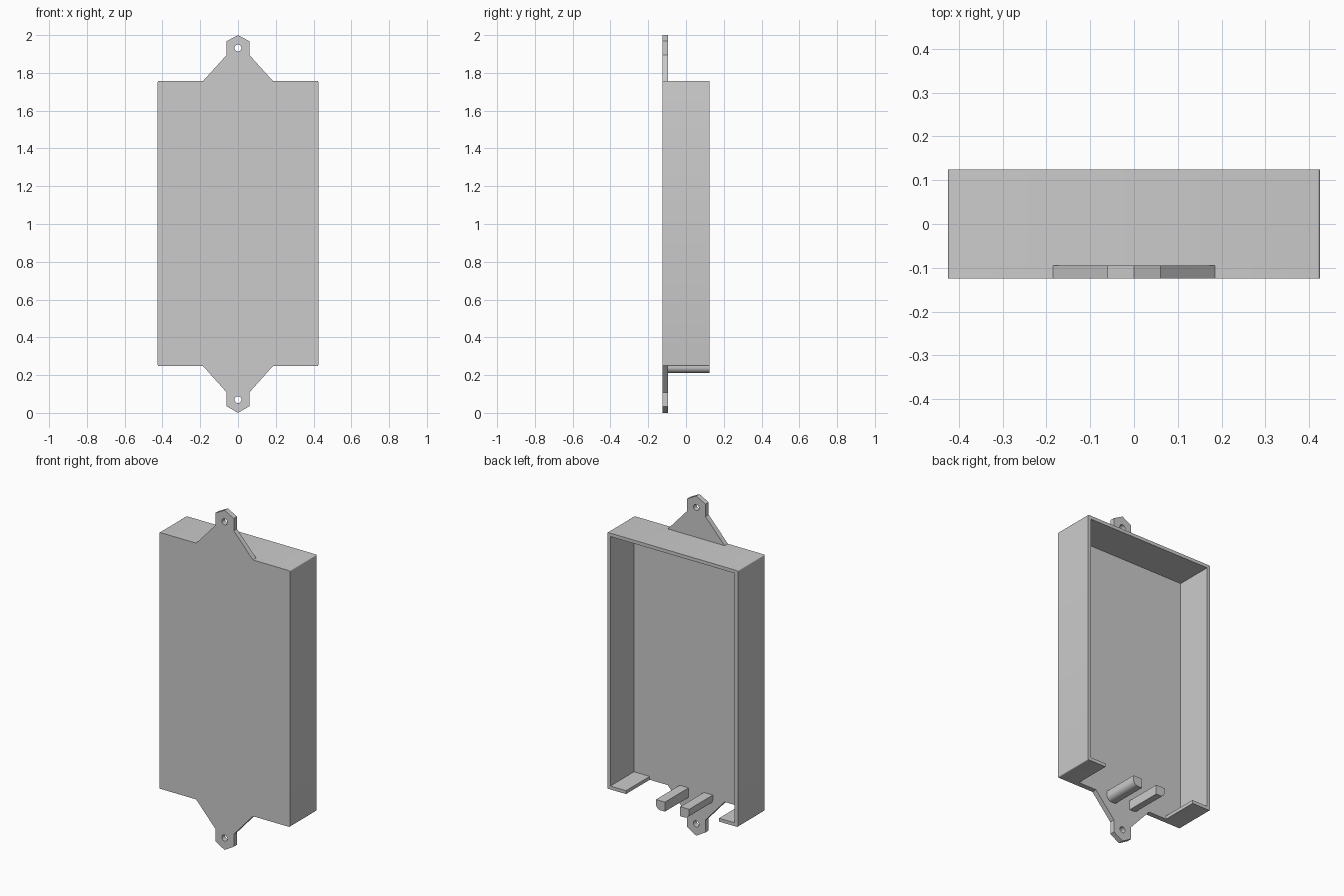
import bpy, bmesh, math
from mathutils import Vector

cube = bpy.data.objects.get("Cube")
if cube:
    bpy.data.objects.remove(cube, do_unlink=True)

HALF_W, HALF_D = 0.425, 0.125
BOTTOM, TOP = 0.248, 1.757
PLATE_T, WALL = 0.03, 0.02
ROUND = 0.006

grey = bpy.data.materials.new("plain grey")
grey.use_nodes = True
colour = (0.6, 0.6, 0.6, 1)
grey.diffuse_color = colour
grey.node_tree.nodes["Principled BSDF"].inputs["Base Color"].default_value = colour


def arc(cx, cz, r, start, end, steps):
    """Points on an arc in the x-z plane, angles in degrees."""
    angles = [math.radians(start + (end - start) * i / steps) for i in range(steps + 1)]
    return [(cx + r * math.cos(a), cz + r * math.sin(a)) for a in angles]


def mirrored(half):
    """Close a half outline by reflecting it across x = 0."""
    return half + [(-x, z) for x, z in reversed(half) if abs(x) > 1e-6]


def prism(name, loops, y0, y1):
    """Fill x-z loops (outline, then holes) and extrude them along y."""
    bm = bmesh.new()
    for loop in loops:
        verts = [bm.verts.new((x, y0, z)) for x, z in loop]
        for a, b in zip(verts, verts[1:] + verts[:1]):
            bm.edges.new((a, b))
    bmesh.ops.triangle_fill(bm, edges=bm.edges[:], use_beauty=True,
                            normal=Vector((0, -1, 0)))
    out = bmesh.ops.extrude_face_region(bm, geom=bm.faces[:], use_keep_orig=True)
    moved = [v for v in out["geom"] if isinstance(v, bmesh.types.BMVert)]
    bmesh.ops.translate(bm, verts=moved, vec=(0, y1 - y0, 0))
    bmesh.ops.recalc_face_normals(bm, faces=bm.faces[:])
    mesh = bpy.data.meshes.new(name)
    bm.to_mesh(mesh)
    bm.free()
    mesh.materials.append(grey)
    obj = bpy.data.objects.new(name, mesh)
    bpy.context.collection.objects.link(obj)
    bpy.ops.object.select_all(action="DESELECT")
    obj.select_set(True)
    bpy.context.view_layer.objects.active = obj
    bpy.ops.object.shade_smooth_by_angle(angle=math.radians(35))
    return obj


# Rounded outer corners on the +x side, from bottom to top
low_corner = arc(HALF_W - ROUND, BOTTOM + ROUND, ROUND, -90, 0, 4)
high_corner = arc(HALF_W - ROUND, TOP - ROUND, ROUND, 0, 90, 4)

# Front plate with pointed mounting tabs and screw holes
tab = [(0, 2.0), (0.06, 1.968), (0.06, 1.895), (0.185, TOP)]
low_tab = [(0, 0), (0.06, 0.035), (0.06, 0.108), (0.185, BOTTOM)]
outline = mirrored(low_tab + low_corner + high_corner + tab[::-1])
holes = [arc(0, z, 0.018, 0, 345, 23) for z in (0.07, 1.932)]
prism("front_plate", [outline] + holes, -HALF_D, -HALF_D + PLATE_T)

# Surrounding wall, open at the middle of the bottom
inner_x = HALF_W - WALL
wall = [(inner_x, TOP - WALL), (inner_x, BOTTOM + WALL),
        (0.303, BOTTOM + WALL), (0.303, BOTTOM)] + low_corner + high_corner
prism("side_wall", [mirrored(wall)], -HALF_D + PLATE_T, HALF_D)

# Two guide pins at the opening, rounded on the outer lower corner
pin = [(0.108, 0.268), (0.05, 0.268), (0.05, 0.212)]
pin += arc(0.108 - 0.03, 0.212 + 0.03, 0.03, -90, 0, 8)
for side, sign in (("left", 1), ("right", -1)):
    prism(side + "_guide_pin", [[(sign * x, z) for x, z in pin]],
          -HALF_D + PLATE_T, HALF_D)
